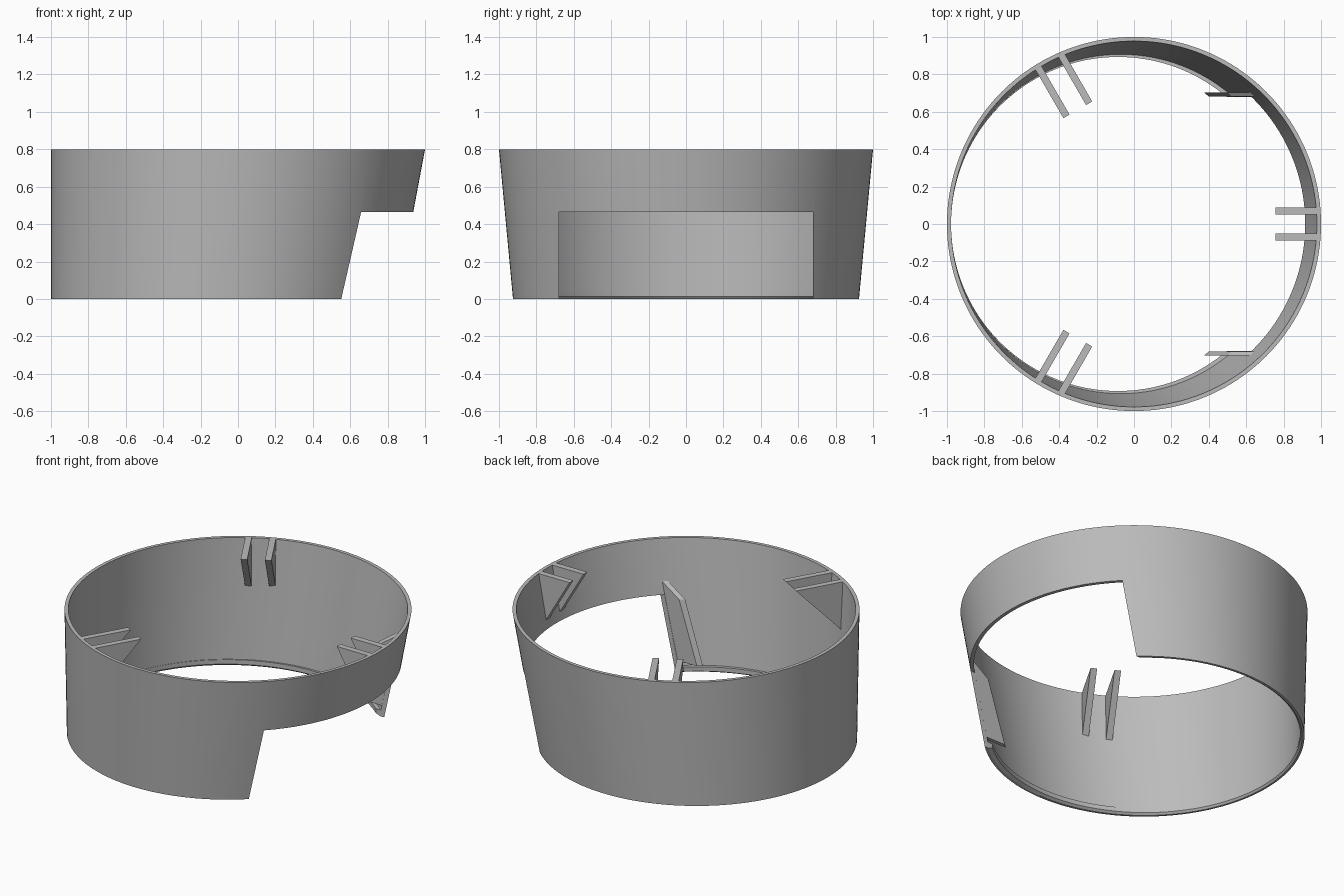
import bpy, bmesh
from math import pi, sin, cos, radians
from mathutils import Matrix

if "Cube" in bpy.data.objects:
    bpy.data.objects.remove(bpy.data.objects["Cube"], do_unlink=True)

grey = bpy.data.materials.new("plain grey")
grey.use_nodes = True
COLOR = (0.5, 0.5, 0.5, 1)
grey.diffuse_color = COLOR
grey.node_tree.nodes["Principled BSDF"].inputs["Base Color"].default_value = COLOR

HEIGHT = 0.8
SEGMENTS = 160


def finish(bm, name):
    bmesh.ops.recalc_face_normals(bm, faces=bm.faces)
    mesh = bpy.data.meshes.new(name)
    bm.to_mesh(mesh)
    bm.free()
    obj = bpy.data.objects.new(name, mesh)
    bpy.context.collection.objects.link(obj)
    mesh.materials.append(grey)
    return obj


def prism(name, side_a, side_b):
    """Solid between two matching outlines."""
    bm = bmesh.new()
    a = [bm.verts.new(p) for p in side_a]
    b = [bm.verts.new(p) for p in side_b]
    bm.faces.new(a)
    bm.faces.new(b)
    for i in range(len(a)):
        j = (i + 1) % len(a)
        bm.faces.new((a[i], a[j], b[j], b[i]))
    return finish(bm, name)


# Leaning tapered ring wall: (centre x, radius, z) loops, with a thin inner lip
rings = [(-0.075, 0.925, 0), (0, 1, HEIGHT), (0, 0.978, HEIGHT),
         (-0.071, 0.907, 0.04), (-0.085, 0.893, 0.04),
         (-0.085, 0.893, 0.012), (-0.078, 0.91, 0)]
bm = bmesh.new()
loops = []
for cx, r, z in rings:
    loops.append([bm.verts.new((cx + r * cos(2 * pi * i / SEGMENTS),
                                r * sin(2 * pi * i / SEGMENTS), z))
                  for i in range(SEGMENTS)])
for k, lower in enumerate(loops):
    upper = loops[(k + 1) % len(loops)]
    for i in range(SEGMENTS):
        j = (i + 1) % SEGMENTS
        bm.faces.new((lower[i], lower[j], upper[j], upper[i]))
wall = finish(bm, "ring_wall")

# Rectangular opening on the +x side
bm = bmesh.new()
bmesh.ops.create_cube(bm, size=1, matrix=Matrix.Translation((1, 0, -0.035))
                      @ Matrix.Diagonal((2, 1.36, 1, 1)))
cutter = finish(bm, "opening_cutter")
cutter.hide_render = True
cut = wall.modifiers.new("opening", "BOOLEAN")
cut.operation = "DIFFERENCE"
cut.solver = "EXACT"
cut.object = cutter
bpy.context.view_layer.objects.active = wall
wall.select_set(True)
bpy.ops.object.modifier_apply(modifier=cut.name)
bpy.data.objects.remove(cutter, do_unlink=True)
bpy.ops.object.shade_smooth_by_angle(angle=radians(25))

# Sheared plates along both sides of the opening
outline = [(0.40, 0.07), (0.55, 0.07), (0.667, 0.56), (0.525, 0.46)]
for side, name in ((1, "back_opening_plate"), (-1, "front_opening_plate")):
    prism(name, [(x, side * 0.681, z) for x, z in outline],
          [(x - 0.026, side * 0.704, z) for x, z in outline])

# Three pairs of triangular gussets under the rim, turned about a shared pivot
PIVOT = Matrix.Translation((0.052, 0, 0))
for turn, top, apex, place in ((0, 0.933, 0.882, "left"),
                               (120, 1.008, 0.99, "back"),
                               (-120, 1.008, 0.99, "front")):
    move = PIVOT @ Matrix.Rotation(radians(turn), 4, "Z")
    triangle = [(0.705, HEIGHT), (top, HEIGHT), (apex, 0.5)]
    for n, y in enumerate((-0.07, 0.07)):
        gusset = prism(f"{place}_gusset_{n + 1}",
                       [(x, y - 0.019, z) for x, z in triangle],
                       [(x, y + 0.019, z) for x, z in triangle])
        gusset.data.transform(move)
